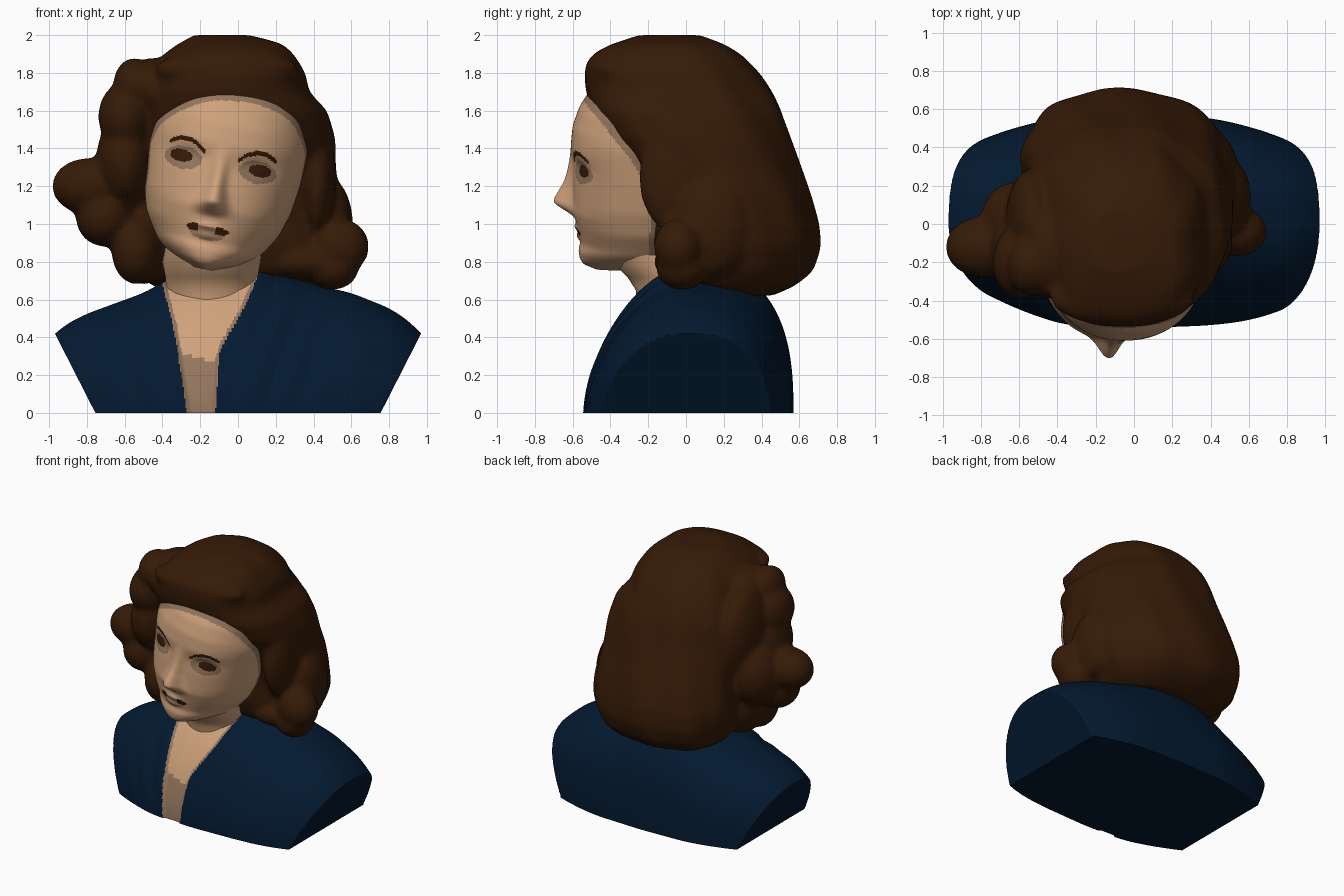
import bpy, bmesh, math
from mathutils import Matrix
from mathutils.bvhtree import BVHTree

if "Cube" in bpy.data.objects:
    bpy.data.objects.remove(bpy.data.objects["Cube"])


def material(name, rgb):
    m = bpy.data.materials.new(name)
    m.diffuse_color = (*rgb, 1)
    m.use_nodes = True
    m.node_tree.nodes["Principled BSDF"].inputs["Base Color"].default_value = m.diffuse_color
    return m


SKIN = material("skin", (0.62, 0.36, 0.20))
SHADE = material("tan_edge", (0.30, 0.18, 0.11))
BROWN = material("dark_brown", (0.036, 0.0105, 0.002))
NAVY = material("navy", (0.001, 0.0098, 0.030))


def lerp(t, pts, k=1):
    """Interpolate column k of rows sorted by column 0."""
    if t <= pts[0][0]:
        return pts[0][k]
    for a, b in zip(pts, pts[1:]):
        if t <= b[0]:
            return a[k] + (b[k] - a[k]) * (t - a[0]) / (b[0] - a[0])
    return pts[-1][k]


def smooth(t, pts, r, k=1):
    """Interpolate with the corners rounded off over radius r."""
    return sum(lerp(t + d * r, pts, k) for d in (-1, -0.5, 0, 0.5, 1)) / 5


def spow(v, e):
    return math.copysign(abs(v) ** e, v)


def gauss(a, b=0):
    return math.exp(-a * a - b * b)


def loft(bm, rings):
    """Skin closed rings and cap both ends."""
    vs = [[bm.verts.new(p) for p in r] for r in rings]
    n = len(vs[0])
    for a, b in zip(vs, vs[1:]):
        for i in range(n):
            bm.faces.new((a[i], a[(i + 1) % n], b[(i + 1) % n], b[i]))
    bm.faces.new(vs[0])
    bm.faces.new(vs[-1])
    bmesh.ops.recalc_face_normals(bm, faces=bm.faces)


def finish(bm, name, mats):
    me = bpy.data.meshes.new(name)
    bm.to_mesh(me)
    bm.free()
    for m in mats:
        me.materials.append(m)
    ob = bpy.data.objects.new(name, me)
    bpy.context.collection.objects.link(ob)
    bpy.ops.object.select_all(action='DESELECT')
    ob.select_set(True)
    bpy.context.view_layer.objects.active = ob
    bpy.ops.object.shade_smooth_by_angle(angle=math.radians(50))
    return ob


# ---- hair: lofted mass plus curls, fused by a voxel remesh ----
HAIR = [  # z, x left, x right, y front, y back
    (0.62, -0.28, 0.33, 0.12, 0.44), (0.66, -0.42, 0.42, 0.00, 0.56),
    (0.75, -0.54, 0.50, -0.13, 0.67), (0.88, -0.57, 0.55, -0.18, 0.71),
    (1.00, -0.58, 0.55, -0.18, 0.70), (1.15, -0.56, 0.53, -0.20, 0.66),
    (1.30, -0.55, 0.51, -0.30, 0.61), (1.45, -0.54, 0.51, -0.42, 0.56),
    (1.60, -0.53, 0.47, -0.50, 0.51), (1.70, -0.50, 0.375, -0.53, 0.46),
    (1.80, -0.46, 0.36, -0.54, 0.39), (1.90, -0.39, 0.30, -0.50, 0.29),
    (1.97, -0.29, 0.22, -0.36, 0.17), (2.0, -0.22, 0.02, -0.22, 0.05)]
CURLS = [  # centre, radii
    ((0.54, -0.04, 0.88), (0.155, 0.13, 0.15)), ((0.50, -0.02, 0.77), (0.14, 0.14, 0.12)),
    ((0.34, -0.05, 0.80), (0.17, 0.12, 0.09)), ((0.42, -0.06, 1.25), (0.095, 0.19, 0.30)),
    ((0.49, 0.14, 0.98), (0.12, 0.20, 0.26)),
    ((-0.79, -0.12, 1.20), (0.195, 0.16, 0.15)), ((-0.71, -0.12, 1.04), (0.15, 0.17, 0.16)),
    ((-0.54, -0.13, 0.86), (0.13, 0.16, 0.18)), ((-0.60, -0.15, 1.34), (0.15, 0.22, 0.24)),
    ((-0.60, -0.20, 1.57), (0.14, 0.19, 0.18)), ((-0.55, -0.22, 1.74), (0.11, 0.15, 0.14)),
    ((-0.53, 0.02, 1.45), (0.14, 0.27, 0.36)), ((-0.62, 0.02, 1.17), (0.18, 0.20, 0.24)),
    ((-0.50, 0.0, 0.90), (0.15, 0.22, 0.22)), ((-0.46, -0.15, 1.72), (0.12, 0.24, 0.16)),
    ((-0.06, -0.385, 1.82), (0.38, 0.15, 0.10))]
bm = bmesh.new()
rings = []
for i in range(60):
    z = 0.62 + 1.38 * i / 59
    x0, x1, y0, y1 = (smooth(z, HAIR, 0.02, k) for k in (1, 2, 3, 4))
    xc, yc = (x0 + x1) / 2, (y0 + y1) / 2
    ring = []
    for j in range(96):
        a = 2 * math.pi * j / 96
        s, c = math.sin(a), math.cos(a)
        e = 2 / 2.7 if c > 0 else 2 / 2.2
        wave = 1 + (0.016 * math.sin(9 * a + 5 * z) if c < 0.5 else 0)
        y = yc - (y1 - y0) / 2 * spow(c, e) * wave
        x = xc + (x1 - x0) / 2 * spow(s, e) * wave
        ring.append((x - 0.12 * max(y - 0.2, 0), y, z))
    rings.append(ring)
loft(bm, rings)
for centre, radii in CURLS:
    bmesh.ops.create_icosphere(bm, subdivisions=4, radius=1,
                               matrix=Matrix.Translation(centre) @ Matrix.Diagonal((*radii, 1)))
hair = finish(bm, "hair", [BROWN])
mod = hair.modifiers.new("fuse", 'REMESH')
mod.mode, mod.voxel_size, mod.use_smooth_shade = 'VOXEL', 0.018, True
mod = hair.modifiers.new("soften", 'SMOOTH')
mod.factor, mod.iterations = 0.5, 14
bpy.context.view_layer.update()
hair_tree = BVHTree.FromObject(hair, bpy.context.evaluated_depsgraph_get())

# ---- head: tilted loft with nose, sockets and lips; features by rule ----
TILT = math.radians(11.5)
SA, CA = math.sin(TILT), math.cos(TILT)
WIDTH = [(-0.57, 0.03), (-0.555, 0.10), (-0.535, 0.16), (-0.50, 0.22), (-0.46, 0.27),
         (-0.33, 0.355), (-0.2, 0.395), (-0.05, 0.415), (0.15, 0.43), (0.3, 0.40),
         (0.45, 0.33), (0.57, 0.18), (0.62, 0.02)]
FRONT = [(-0.57, -0.46), (-0.555, -0.53), (-0.52, -0.56), (-0.47, -0.57), (-0.42, -0.557),
         (-0.34, -0.575), (-0.25, -0.60), (-0.05, -0.595), (0.1, -0.61), (0.2, -0.60),
         (0.3, -0.565), (0.4, -0.5), (0.5, -0.4), (0.62, -0.15)]
BACK = [(-0.57, -0.2), (-0.4, 0.0), (0.0, 0.3), (0.4, 0.25), (0.62, 0.0)]
NOSE = [(-0.285, 0), (-0.25, 0.05), (-0.215, 0.105), (-0.19, 0.098), (-0.1, 0.05),
        (0.02, 0.015), (0.09, 0)]


def to_world(u, y, w):
    return (-0.09 + u * CA + w * SA, y, 1.325 - u * SA + w * CA)


bm = bmesh.new()
rings = []
for i in range(150):
    w = -0.57 + 1.19 * i / 149
    hw, yf = smooth(w, WIDTH, 0.02), smooth(w, FRONT, 0.015)
    yb, yc, nose = lerp(w, BACK), -0.14, smooth(w, NOSE, 0.012)
    wide = lerp(w, [(-0.24, 0.075), (-0.19, 0.058), (-0.12, 0.043), (0.05, 0.035)])
    ring = []
    for j in range(240):
        a = 2 * math.pi * j / 240
        s, c = math.sin(a), math.cos(a)
        u = 0.02 + hw * spow(s, 2 / 2.2)
        if c > 0:
            y = yc + (yf - yc) * spow(c, 2 / 2.2)
            y -= nose * math.exp(-abs(u / wide) ** 2.4)
            y += 0.03 * gauss((abs(u) - 0.19) / 0.09, (w - 0.01) / 0.045)
            y -= 0.014 * gauss((abs(u) - 0.21) / 0.05, w / 0.025)
            y -= 0.016 * gauss(u / 0.07, (w + 0.345) / 0.02)
            y -= 0.016 * gauss(u / 0.06, (w + 0.395) / 0.02)
        else:
            y = yc - (yb - yc) * c
        ring.append(to_world(u, y, w))
    rings.append(ring)
loft(bm, rings)


def inside(u, w, cu, cw, ru, rw):
    return ((u - cu) / ru) ** 2 + ((w - cw) / rw) ** 2 < 1


for f in bm.faces:
    p = f.calc_center_median()
    dx, dz = p.x + 0.09, p.z - 1.325
    u, w = dx * CA - dz * SA, dx * SA + dz * CA
    au = abs(u)
    if hair_tree.find_nearest(p, 0.027)[0] is not None:
        f.material_index = 1
    if p.y < -0.3:
        brow = 0.09 < au < 0.29 and abs(w - 0.09 + 4.5 * (au - 0.205) ** 2) < 0.012
        lip = inside(u, w, 0, -0.36, 0.115, 0.027) and w > -0.38 and not -0.05 < u < 0.04
        if brow or lip or inside(au, w, 0.213, -0.003, 0.06, 0.033):
            f.material_index = 2
        elif inside(au, w, 0.2, -0.012, 0.1, 0.06) or inside(u, w, 0, -0.38, 0.095, 0.037):
            f.material_index = 1
finish(bm, "head", [SKIN, SHADE, BROWN])

# ---- neck ----
bm = bmesh.new()
loft(bm, [[(xc + r * math.sin(a), yc - 0.9 * r * math.cos(a), z)
           for a in (2 * math.pi * k / 64 for k in range(64))]
          for z, r, xc, yc in ((0.40, 0.27, -0.13, -0.02), (0.55, 0.25, -0.13, -0.04),
                               (0.65, 0.24, -0.14, -0.05), (0.72, 0.245, -0.14, -0.09),
                               (0.80, 0.26, -0.14, -0.16), (0.95, 0.25, -0.12, -0.2))])
finish(bm, "neck", [SKIN])

# ---- bust: dome sections along x, arms trimmed on slanted planes ----
TOP = [(-1, 0.39), (-0.97, 0.42), (-0.9, 0.475), (-0.8, 0.525), (-0.5, 0.635), (-0.4, 0.69),
       (-0.25, 0.765), (-0.1, 0.79), (0.1, 0.785), (0.2, 0.75), (0.4, 0.68), (0.6, 0.635),
       (0.8, 0.555), (0.9, 0.49), (0.97, 0.42), (1, 0.39)]
DEPTH = [  # |x|, front, back, front exponent
    (0, 0.545, 0.57, 1.6), (0.4, 0.53, 0.555, 1.65), (0.6, 0.505, 0.51, 1.8),
    (0.75, 0.46, 0.46, 1.95), (0.85, 0.42, 0.42, 2), (1, 0.33, 0.35, 2)]
LEFT = [(0, -0.27), (0.33, -0.32), (0.47, -0.345), (0.68, -0.40), (0.8, -0.43)]
RIGHT = [(0, -0.12), (0.3, -0.10), (0.36, -0.08), (0.55, 0.03), (0.76, 0.12), (0.8, 0.13)]


def opening(x, z):
    """Distance inside the jacket opening, seen from the front."""
    return min(x - lerp(z, LEFT), lerp(z, RIGHT) - x)


bm = bmesh.new()
rings = []
for i in range(281):
    x = -1 + 2 * i / 280
    top = smooth(x, TOP, 0.04)
    yf, yb, pf = (smooth(abs(x), DEPTH, 0.08, k) for k in (1, 2, 3))
    yf *= smooth(x, [(-0.85, 0.78), (-0.35, 1)], 0.1)  # the left arm sits further back
    ring = []
    for j in range(101):
        t = math.pi * j / 100
        s, c = max(math.sin(t), 0), math.cos(t)
        e = 2 / (pf if c > 0 else 2.6)
        z = top * s ** e
        y = -yf * c ** e if c > 0 else yb * abs(c) ** e
        if c > 0:
            y += 0.015 * min(max(opening(x, z) / 0.02, 0), 1)
            if opening(x, z) < 0:
                fold = gauss((abs(x + 0.1) - 0.3) / 0.25) * min(z * 5, 1)
                y += 0.008 * math.sin(34 * (abs(x + 0.1) - 0.35 * z)) * fold
        lim = 0.755 + 0.51 * z
        ring.append((max(-lim, min(lim, x)), y, z))
    rings.append(ring)
loft(bm, rings)
for f in bm.faces:
    p = f.calc_center_median()
    d = opening(p.x, p.z)
    if p.y < -0.02 and d > 0 and p.z > 0.003:
        f.material_index = 2 if d < 0.02 or p.z < 0.27 + 0.3 * abs(p.x + 0.14) else 1
finish(bm, "jacket_and_chest", [NAVY, SKIN, SHADE])
